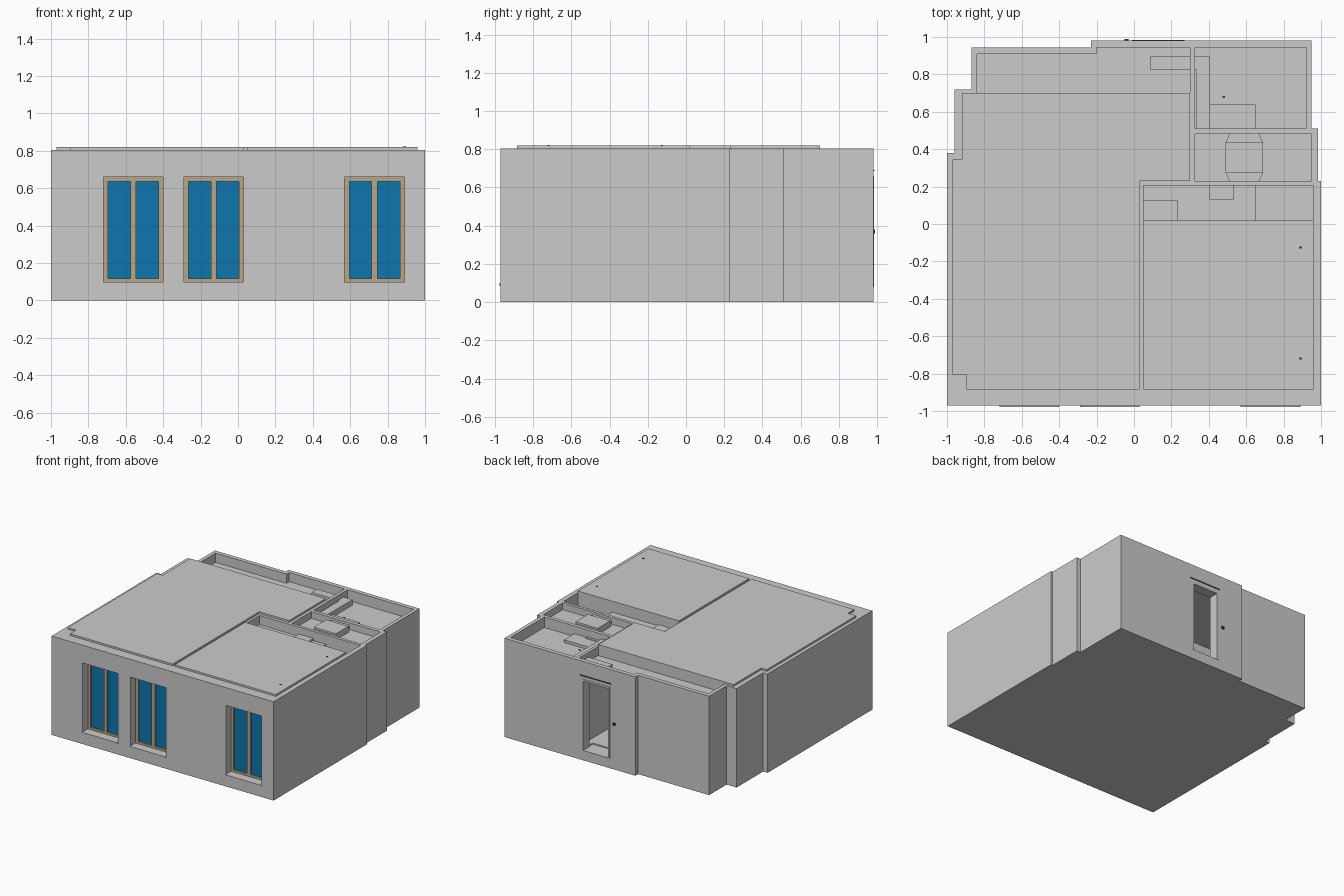
import bpy
import bmesh

if "Cube" in bpy.data.objects:
    bpy.data.objects.remove(bpy.data.objects["Cube"], do_unlink=True)


def material(name, r, g, b):
    m = bpy.data.materials.new(name)
    m.use_nodes = True
    m.diffuse_color = (r, g, b, 1)
    m.node_tree.nodes["Principled BSDF"].inputs["Base Color"].default_value = (r, g, b, 1)
    return m


GREY = material("plaster grey", 0.6, 0.6, 0.6)
TAN = material("frame tan", 0.48, 0.38, 0.24)
BLUE = material("glass blue", 0.004, 0.18, 0.42)
DARK = material("metal dark", 0.05, 0.05, 0.05)


def prism(name, points, z0, z1, mat=GREY):
    """Extrude a flat outline from z0 up to z1."""
    bm = bmesh.new()
    base = bm.faces.new([bm.verts.new((x, y, z0)) for x, y in points])
    top = bmesh.ops.extrude_face_region(bm, geom=[base])["geom"]
    verts = [v for v in top if isinstance(v, bmesh.types.BMVert)]
    bmesh.ops.translate(bm, verts=verts, vec=(0, 0, z1 - z0))
    bmesh.ops.recalc_face_normals(bm, faces=bm.faces)
    mesh = bpy.data.meshes.new(name)
    bm.to_mesh(mesh)
    bm.free()
    mesh.materials.append(mat)
    ob = bpy.data.objects.new(name, mesh)
    bpy.context.collection.objects.link(ob)
    return ob


def box(name, x0, x1, y0, y1, z0, z1, mat=GREY):
    return prism(name, [(x0, y0), (x1, y0), (x1, y1), (x0, y1)], z0, z1, mat)


def cut(target, cutter):
    mod = target.modifiers.new("cut", "BOOLEAN")
    mod.operation = "DIFFERENCE"
    mod.solver = "EXACT"
    mod.object = cutter
    bpy.context.view_layer.objects.active = target
    bpy.ops.object.modifier_apply(modifier=mod.name)
    bpy.data.objects.remove(cutter, do_unlink=True)


WALL_TOP, SLAB_TOP, FLOOR = 0.805, 0.82, 0.09

# Outer wall block with its stepped corners
walls = prism("walls", [
    (-1, -0.97), (1, -0.97), (1, 0.23), (0.985, 0.23), (0.985, 0.51), (0.95, 0.51),
    (0.95, 0.98), (-0.23, 0.98), (-0.23, 0.945), (-0.87, 0.945), (-0.87, 0.72),
    (-0.96, 0.72), (-0.96, 0.38), (-1, 0.38)], 0, WALL_TOP)

# Sunken ceilings between the wall tops
cut(walls, prism("entry_recess", [
    (-0.84, 0.70), (0.30, 0.70), (0.30, 0.945), (-0.20, 0.945),
    (-0.20, 0.91), (-0.84, 0.91)], 0.73, 1))
for x0, x1, y0, y1, z in ((0.325, 0.92, 0.51, 0.945, 0.72),
                          (0.325, 0.95, 0.23, 0.48, 0.75),
                          (0.05, 0.96, 0.02, 0.205, 0.70)):
    cut(walls, box("recess", x0, x1, y0, y1, z, 1))

# Entry hall and its doorway
cut(walls, box("hall_space", -0.80, 0.295, 0.24, 0.90, FLOOR, 0.70))
cut(walls, box("doorway", 0.01, 0.245, 0.85, 1.1, FLOOR - 0.01, 0.65))

# Ceiling slabs of the two large rooms
prism("left_room_slab", [
    (-0.97, 0.345), (-0.97, -0.805), (-0.895, -0.805), (-0.895, -0.885), (0.03, -0.885),
    (0.03, 0.23), (0.30, 0.23), (0.30, 0.70), (-0.92, 0.70), (-0.92, 0.345)],
    WALL_TOP - 0.005, SLAB_TOP)
box("right_room_slab", 0.05, 0.96, -0.885, 0.02, WALL_TOP - 0.005, SLAB_TOP)

# Ducts and fan unit in the sunken ceilings
box("corridor_ceiling", 0.05, 0.65, 0.02, 0.205, 0.69, 0.73)
box("corridor_ledge", 0.05, 0.235, 0.02, 0.125, 0.72, 0.74)
box("cross_duct", 0.085, 0.405, 0.825, 0.895, 0.71, 0.765)
box("long_duct", 0.335, 0.405, 0.50, 0.825, 0.71, 0.765)
box("duct_plenum", 0.405, 0.65, 0.50, 0.64, 0.71, 0.742)
box("small_duct", 0.405, 0.535, 0.13, 0.53, 0.71, 0.748)
box("fan_unit", 0.49, 0.69, 0.275, 0.435, 0.745, 0.80)
for side in (-1, 1):
    y0, y1 = 0.355 + side * 0.08, 0.355 + side * 0.125
    prism("fan_collar", [(0.49, y0), (0.69, y0), (0.67, y1), (0.51, y1)], 0.745, 0.785)

# Small ceiling fittings
for x, y, z in ((0.89, -0.125, SLAB_TOP), (0.89, -0.72, SLAB_TOP), (0.48, 0.68, 0.72)):
    box("ceiling_fitting", x - 0.007, x + 0.007, y - 0.005, y + 0.005, z - 0.005, z + 0.003, DARK)

# Front windows: recess, tan frame, two panes and a sill
for x in (-0.56, -0.13, 0.73):
    w, z0, z1 = 0.16, 0.095, 0.66
    front, back = -0.905, -0.87
    cut(walls, box("window_opening", x - w, x + w, -1.1, -0.875, z0, z1))
    for side in (-1, 1):
        a, b = sorted((x + side * w, x + side * (w - 0.025)))
        box("window_stile", a, b, front, back, z0, z1, TAN)
        a, b = sorted((x + side * 0.015, x + side * (w - 0.025)))
        box("window_pane", a, b, front + 0.012, back, z0 + 0.02, z1 - 0.025, BLUE)
    box("window_mullion", x - 0.015, x + 0.015, front, back, z0, z1, TAN)
    box("window_bottom_rail", x - w, x + w, front, back, z0, z0 + 0.022, TAN)
    box("window_top_rail", x - w, x + w, front, back, z1 - 0.025, z1, TAN)
    box("window_sill", x - w, x + w, -0.978, front, z0 - 0.007, z0 + 0.004)

# Door frame, lintel strip and handle
for x0, x1 in ((0.0, 0.015), (0.24, 0.255)):
    box("door_jamb", x0, x1, 0.90, 0.983, FLOOR - 0.01, 0.66)
box("door_head", 0.0, 0.255, 0.90, 0.983, 0.645, 0.66)
box("door_lintel_strip", -0.01, 0.27, 0.975, 0.985, 0.685, 0.692, DARK)
box("door_handle", -0.05, -0.03, 0.975, 0.99, 0.36, 0.38, DARK)
